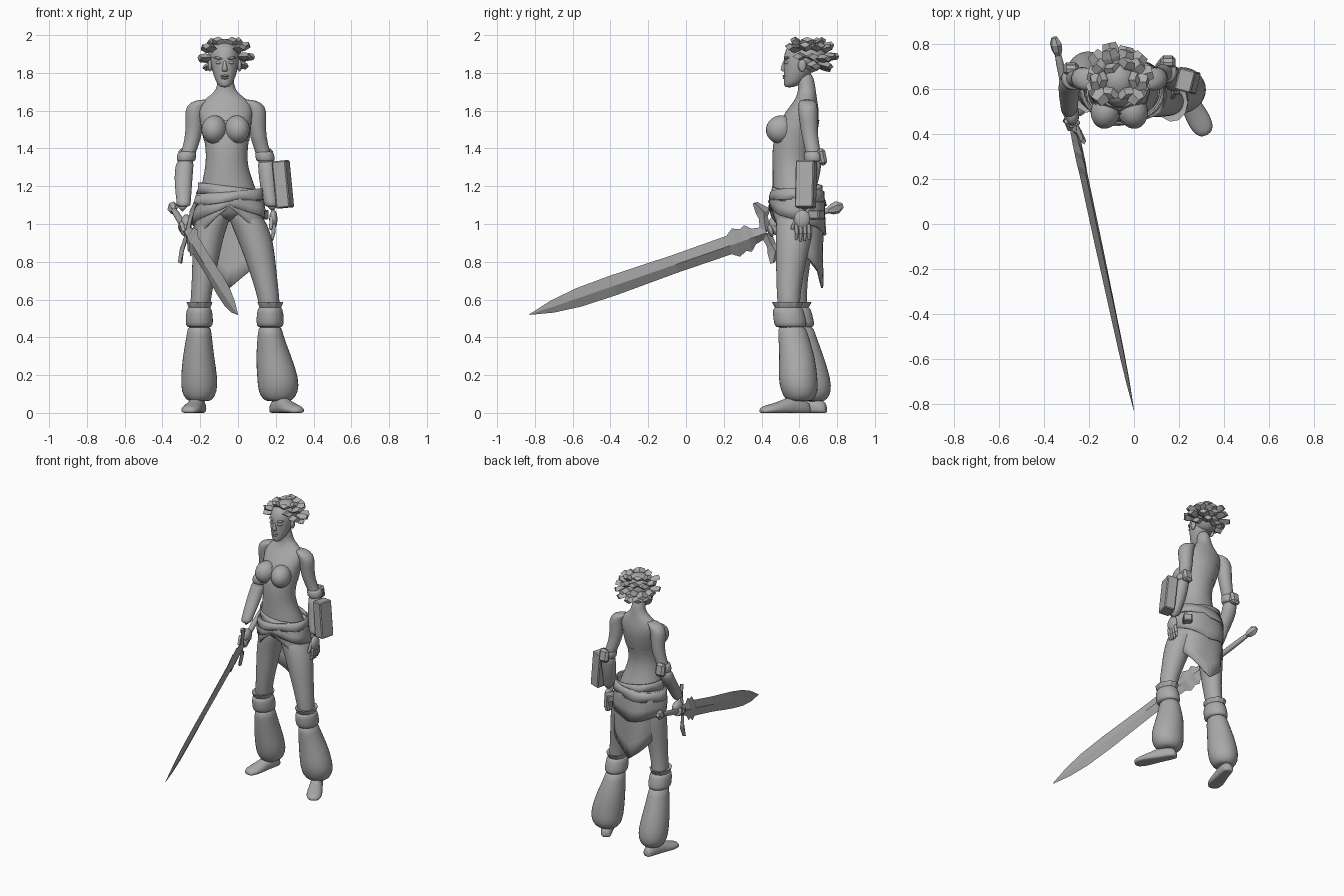
import bpy, bmesh, math, random
from mathutils import Vector, Matrix, Euler

old = bpy.data.objects.get("Cube")
if old:
    bpy.data.objects.remove(old, do_unlink=True)
random.seed(4)

grey = bpy.data.materials.new("plain grey")
grey.use_nodes = True
grey.diffuse_color = (.4, .4, .4, 1)
grey.node_tree.nodes["Principled BSDF"].inputs["Base Color"].default_value = (.4, .4, .4, 1)

X, Y, Z = Vector((1, 0, 0)), Vector((0, 1, 0)), Vector((0, 0, 1))
MID = -.065  # x of the body's centre line


def finish(name, bm, smooth=True, subdivide=0):
    bmesh.ops.recalc_face_normals(bm, faces=bm.faces)
    for face in bm.faces:
        face.smooth = smooth
    mesh = bpy.data.meshes.new(name)
    bm.to_mesh(mesh)
    bm.free()
    mesh.materials.append(grey)
    obj = bpy.data.objects.new(name, mesh)
    bpy.context.scene.collection.objects.link(obj)
    if subdivide:
        obj.modifiers.new("subdivision", "SUBSURF").levels = subdivide
        obj.modifiers[-1].render_levels = subdivide
    return obj


def loft(name, rings, u=X, v=Y, sides=16, smooth=True, subdivide=1, caps=True, floor=False):
    """Skin a list of elliptical rings: x, y, z, radius along u, radius along v."""
    bm = bmesh.new()
    loops = []
    for x, y, z, a, b in rings:
        loop = []
        for i in range(sides):
            t = math.tau * i / sides
            p = Vector((x, y, z)) + u * a * math.cos(t) + v * b * math.sin(t)
            if floor:
                p.z = max(p.z, 0)
            loop.append(bm.verts.new(p))
        loops.append(loop)
    for low, high in zip(loops, loops[1:]):
        for i in range(sides):
            j = (i + 1) % sides
            bm.faces.new((low[i], low[j], high[j], high[i]))
    if caps:
        bm.faces.new(loops[0])
        bm.faces.new(loops[-1])
    return finish(name, bm, smooth, subdivide)


def ball(name, centre, radii, turn=(0, 0, 0)):
    bm = bmesh.new()
    m = Matrix.LocRotScale(Vector(centre), Euler(turn), Vector(radii))
    bmesh.ops.create_uvsphere(bm, u_segments=20, v_segments=12, radius=1, matrix=m)
    return finish(name, bm)


def box(name, centre, size, turn=(0, 0, 0), bevel=.006):
    bm = bmesh.new()
    m = Matrix.LocRotScale(Vector(centre), Euler(turn), Vector(size))
    bmesh.ops.create_cube(bm, size=1, matrix=m)
    bmesh.ops.bevel(bm, geom=bm.edges[:], offset=bevel, segments=1, affect="EDGES")
    return finish(name, bm, smooth=False)


def stick(name, start, end, r0, r1, sides=8):
    start, end = Vector(start), Vector(end)
    d = (end - start).normalized()
    u = d.orthogonal().normalized()
    rings = [(*start.lerp(end, t), r0 + (r1 - r0) * t, r0 + (r1 - r0) * t) for t in (0, .1, .5, .9, 1)]
    return loft(name, rings, u, d.cross(u), sides)


# Torso and neck
loft("torso", [
    (-.04, .6, 1.01, .1, .1), (-.045, .59, 1.1, .165, .133), (-.05, .575, 1.18, .15, .118),
    (-.06, .56, 1.28, .118, .102), (-.06, .555, 1.36, .108, .1), (-.06, .57, 1.45, .12, .11),
    (MID, .595, 1.53, .133, .108), (MID, .618, 1.6, .15, .088), (MID, .635, 1.655, .125, .06),
    (MID, .64, 1.69, .065, .05), (MID, .64, 1.73, .043, .045), (MID, .625, 1.81, .042, .045)],
    sides=20)
loft("bodice_band", [(-.06, .57, 1.44, .122, .114), (-.062, .577, 1.47, .128, .115),
                     (-.063, .587, 1.51, .134, .115), (MID, .6, 1.55, .139, .108)],
     sides=20, caps=False)
for side, label in ((-1, "right"), (1, "left")):
    ball(label + "_bust_cup", (MID + side * .06, .502, 1.5), (.067, .08, .075), (.2, 0, side * .25))

# Head and face
loft("head", [
    (-.07, .545, 1.722, .02, .022), (-.07, .565, 1.742, .042, .05), (-.07, .585, 1.785, .061, .068),
    (-.07, .605, 1.84, .074, .09), (-.07, .615, 1.89, .079, .1), (-.07, .62, 1.93, .073, .092),
    (-.07, .62, 1.965, .045, .06)])
loft("nose", [(-.07, .524, 1.805, .018, .012), (-.07, .516, 1.818, .017, .02),
              (-.07, .521, 1.84, .01, .015), (-.07, .525, 1.87, .008, .01)], sides=10)
ball("upper_lip", (-.07, .524, 1.784), (.023, .013, .007))
ball("lower_lip", (-.07, .525, 1.772), (.02, .013, .007))
for side, label in ((-1, "right"), (1, "left")):
    ball(label + "_eye", (-.07 + side * .032, .532, 1.855), (.017, .012, .009), (0, 0, side * .35))
    ball(label + "_brow", (-.07 + side * .034, .533, 1.878), (.027, .012, .007), (0, -side * .15, side * .35))
    ball(label + "_ear", (-.07 + side * .078, .615, 1.84), (.012, .022, .033))

# Hair: blunt flat locks fanning back from the forehead
SKULL = Vector((-.07, .64, 1.885))
ball("hair_cap", SKULL + Vector((0, .005, .005)), (.088, .1, .09))


def hair_lock(azimuth, lift, reach):
    d = Vector((math.sin(azimuth) * math.cos(lift), math.cos(azimuth) * math.cos(lift), math.sin(lift)))
    tip = SKULL + Vector((d.x * .15, d.y * .165, d.z * .115)) * reach
    start = SKULL + d * .06
    axis = (tip - start).normalized()
    u = axis.cross(Z).normalized()
    rings = [(*start.lerp(tip, t), w, w * .55) for t, w in ((0, .022), (.6, .04), (1, .03))]
    loft("hair_lock", rings, u, axis.cross(u), sides=4, smooth=False, subdivide=0)


for lift, count, spread in ((-.55, 5, 1.2), (-.05, 8, 1.9), (.5, 8, 2.3), (1, 6, 2.6)):
    for i in range(count):
        hair_lock(spread * (2 * i / (count - 1) - 1), lift + random.uniform(-.1, .1), random.uniform(.9, 1.06))


# Arms with bracers and elbow cuffs
def arm(label, side, elbow_y, wrist_y, wrist_out):
    def at(out, y, z, r):
        return (MID + side * out, y, z, r, r)
    mid_y = (elbow_y + wrist_y) / 2
    loft(label + "_arm", [
        at(.1, .64, 1.66, .03), at(.145, .643, 1.645, .05), at(.165, .645, 1.6, .054), at(.165, .65, 1.53, .048),
        at(.172, .655, 1.46, .044), at(.195, elbow_y, 1.38, .04), at(.218, elbow_y, 1.33, .04),
        at(.225, mid_y, 1.2, .04), at(wrist_out, wrist_y, 1.06, .027)])
    loft(label + "_bracer", [
        at(.212, elbow_y, 1.345, .047), at(.222, elbow_y - .01, 1.29, .05), at(.225, mid_y, 1.2, .047),
        at(wrist_out - .008, wrist_y, 1.11, .037), at(wrist_out - .006, wrist_y, 1.09, .039)])
    loft(label + "_elbow_cuff", [
        at(.2, elbow_y, 1.385, .042), at(.205, elbow_y, 1.38, .053), at(.21, elbow_y, 1.335, .053),
        at(.212, elbow_y, 1.33, .044)], sides=12)
    box(label + "_elbow_guard", (MID + side * .215, elbow_y + .045, 1.355), (.07, .045, .09), (.2, 0, 0), .015)


arm("right", -1, .645, .51, .23)
arm("left", 1, .675, .625, .25)
box("forearm_shield", (.238, .635, 1.21), (.075, .1, .25), (0, -.1, -.25))

# Left hand, hanging open
ball("left_palm", (.187, .615, 1.025), (.022, .043, .05))
for i in range(4):
    y = .583 + i * .022
    stick("left_finger", (.19, y, 1), (.187, y + .004, .945), .012, .011)
    stick("left_fingertip", (.187, y + .004, .95), (.178, y, .905 + abs(i - 1.4) * .008), .011, .007)
stick("left_thumb", (.18, .59, 1.04), (.172, .56, .97), .014, .009)

# Sword, laid out along an axis from pommel to tip
POMMEL, TIP = Vector((-.352, .82, 1.095)), Vector((0, -.83, .52))
along = (TIP - POMMEL).normalized()
edge = Vector((.25, -.3, .92))
edge = (edge - along * edge.dot(along)).normalized()
flat = along.cross(edge)


def sword_part(name, stations, sides=4, subdivide=0):
    rings = [(*(POMMEL + along * s), a, b) for s, a, b in stations]
    return loft(name, rings, edge, flat, sides, subdivide > 0, subdivide)


sword_part("sword_blade", [(.43, .03, .018), (.5, .045, .02), (.53, .075, .02), (.56, .062, .02), (.6, .08, .02),
                           (.64, .052, .018), (.95, .05, .017), (1.3, .056, .014), (1.5, .052, .012),
                           (1.65, .034, .008), (1.78, .002, .001)])
sword_part("sword_grip", [(.02, .017, .017), (.2, .02, .02), (.42, .02, .02)], sides=10, subdivide=1)
sword_part("sword_pommel", [(-.01, .014, .014), (.02, .034, .026), (.05, .03, .024), (.075, .015, .015)], sides=6)
centre = POMMEL + along * .43
for way, label in ((1, "upper"), (-1, "lower")):
    rings = [(*(centre + edge * way * reach - along * back), a, .012)
             for reach, back, a in ((.01, 0, .03), (.08, .01, .025), (.11, .02, .042), (.17, -.01, .014))]
    loft(label + "_guard_fin", rings, along, flat, 4, False, 0)

# Right hand, gripping the hilt
grip = POMMEL + along * .37
ball("right_palm", grip + Vector((.005, .01, .03)), (.03, .05, .045), (.3, 0, 0))
for i in range(4):
    knuckle = grip + along * (i * .023 - .035)
    loft("right_finger", [(*(knuckle + along * s), r, r) for s, r in
                          ((-.012, .02), (-.007, .036), (.007, .036), (.012, .02))], edge, flat, 10)
stick("right_thumb", grip + edge * .03 + flat * .03, grip + along * .06 + flat * .02, .014, .01)

# Legs
loft("right_leg", [
    (-.1, .6, 1.1, .08, .1), (-.13, .595, 1.03, .09, .108), (-.155, .59, .95, .085, .096), (-.168, .585, .85, .075, .085),
    (-.185, .575, .7, .06, .068), (-.2, .58, .58, .054, .06), (-.208, .595, .46, .05, .055)])
loft("left_leg", [
    (.01, .595, 1.1, .08, .1), (.045, .585, 1.03, .095, .112), (.08, .575, .95, .098, .1), (.11, .56, .85, .086, .088),
    (.143, .548, .7, .067, .07), (.168, .54, .58, .056, .06), (.173, .555, .46, .05, .055)])


# Knee cuffs, puffed leggings and shoes
def lower_leg(label, knee, calf, hem, width):
    (kx, ky), (cx, cy), (hx, hy) = knee, calf, hem
    loft(label + "_knee_frill", [(kx, ky, .55, .055, .065), (kx, ky, .575, .066, .08),
                                 (kx, ky, .588, .07, .086), (kx, ky, .582, .052, .06)],
         sides=11, smooth=False, subdivide=0)
    loft(label + "_knee_cuff", [(kx, ky, .565, .055, .07), (kx, ky, .55, .069, .083), (kx, ky + .008, .5, .074, .088),
                                (kx, ky + .015, .46, .074, .088), (kx, ky + .015, .45, .055, .07)])
    loft(label + "_legging", [
        (kx, ky + .02, .47, .062, .073), (kx, ky + .025, .42, .066, .08), (cx, cy, .3, width * .85, .096),
        (hx, hy - .01, .18, width, .107), (hx, hy, .11, width * .96, .1), (hx, hy, .07, width * .72, .075),
        (hx, hy, .06, width * .5, .055)])


def shoe(label, heel, toe):
    heel, toe = Vector((*heel, 0)), Vector((*toe, 0))
    d = (toe - heel).normalized()
    rings = []
    for t, half, high in ((0, .02, .04), (.06, .038, .07), (.3, .042, .1), (.5, .046, .075),
                          (.75, .056, .05), (.93, .045, .038), (1, .02, .025)):
        rings.append((*(heel.lerp(toe, t) + Z * high * .35), half, high * .65))
    loft(label + "_shoe", rings, d.cross(Z), Z, 14, floor=True)


lower_leg("right", (-.205, .58), (-.21, .635), (-.205, .672), .1)
lower_leg("left", (.17, .54), (.188, .59), (.213, .602), .113)
shoe("right", (-.195, .745), (-.265, .48))
shoe("left", (.185, .655), (.325, .395))


# Wrapped skirt: short and open in front, long pointed tail behind
def wrap(name, top, front, drop, power, grow, slant=0, rows=5, sides=40):
    bm = bmesh.new()
    grid = []
    for i in range(sides + 1):
        a = math.tau * i / sides
        turn = 1 - abs(1 - i * 2 / sides)
        hem = front - drop * turn ** power
        column = []
        for r in range(rows + 1):
            t = r / rows
            z = top + slant * math.sin(a) + (hem - top) * t
            fold = grow + .008 * math.sin(a * 5 + t * 3) * t
            sag = min(1, max(0, (1.18 - z) / .1)) - .45 * max(0, (.98 - z) / .3)
            column.append(bm.verts.new((-.045 + math.sin(a) * (.15 + fold + .022 * sag),
                                        .59 - math.cos(a) * (.118 + fold + .014 * sag), z)))
        grid.append(column)
    for left, right in zip(grid, grid[1:]):
        for r in range(rows):
            bm.faces.new((left[r], right[r], right[r + 1], left[r + 1]))
    bmesh.ops.remove_doubles(bm, verts=bm.verts, dist=.0005)
    obj = finish(name, bm)
    obj.modifiers.new("cloth_thickness", "SOLIDIFY").thickness = .008
    return obj


wrap("skirt", 1.16, 1.09, .43, 1, .01)
wrap("skirt_overlay", 1.17, 1.1, .16, .8, .019, .01, 3)
wrap("belt", 1.2, 1.14, 0, 1, .016, -.02, 2)
wrap("sash", 1.17, 1.12, .02, 1, .024, .02, 2)
box("hip_pouch", (.12, .69, 1.05), (.06, .07, .05), (0, 0, -.6))
